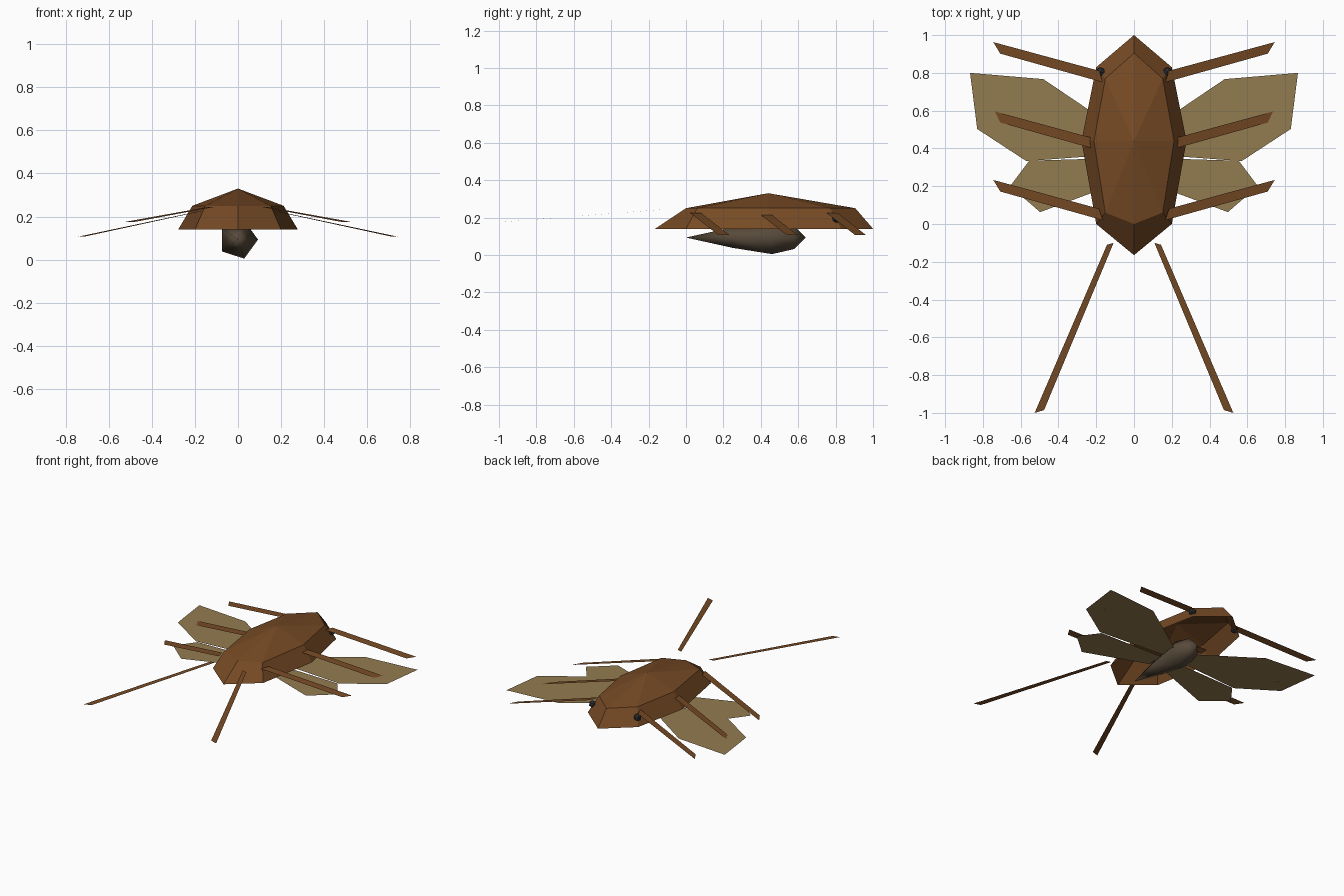
import bpy, bmesh, math
from mathutils import Vector

if "Cube" in bpy.data.objects:
    bpy.data.objects.remove(bpy.data.objects["Cube"])


def material(name, rgb):
    m = bpy.data.materials.new(name)
    m.diffuse_color = (*rgb, 1)
    m.use_nodes = True
    m.node_tree.nodes["Principled BSDF"].inputs["Base Color"].default_value = m.diffuse_color
    return m


BROWN = material("shell brown", (0.18, 0.068, 0.018))
WING = material("wing tan", (0.29, 0.20, 0.082))
BELLY = material("belly grey brown", (0.095, 0.068, 0.043))
EYE = material("eye dark grey", (0.03, 0.03, 0.035))


def finish(name, bm, mat, smooth=False, recalc=True):
    if recalc:
        bmesh.ops.recalc_face_normals(bm, faces=bm.faces[:])
    me = bpy.data.meshes.new(name)
    bm.to_mesh(me)
    bm.free()
    me.materials.append(mat)
    for p in me.polygons:
        p.use_smooth = smooth
    ob = bpy.data.objects.new(name, me)
    bpy.context.collection.objects.link(ob)
    return ob


def sheet(name, pts, mat, side):
    """Paper-thin plate facing up; side = -1 mirrors it in x."""
    bm = bmesh.new()
    f = bm.faces.new([bm.verts.new((x * side, y, z)) for x, y, z in pts])
    f.normal_update()
    if f.normal.z < 0:
        f.normal_flip()
    return finish(name, bm, mat, recalc=False)


def full_outline(half):
    """Mirror a half outline (first and last point on the centre line)."""
    return half + [(-x, y) for x, y in half[-2:0:-1]]


# Faceted shell, open below: rim, shoulder ring, apex
rim = full_outline([(0, 1.0), (0.2, 0.83), (0.278, 0.44), (0.2, 0.0), (0, -0.165)])
shoulder = full_outline([(0, 0.905), (0.152, 0.77), (0.212, 0.44), (0.152, 0.06), (0, 0.0)])
bm = bmesh.new()
low = [bm.verts.new((x, y, 0.14)) for x, y in rim]
high = [bm.verts.new((x, y, 0.25)) for x, y in shoulder]
apex = bm.verts.new((0, 0.44, 0.33))
n = len(low)
for i in range(n):
    j = (i + 1) % n
    bm.faces.new((low[j], low[i], high[i], high[j]))
    bm.faces.new((high[j], high[i], apex))
finish("shell", bm, BROWN, recalc=False)

# Five-sided belly, lathed along y
bm = bmesh.new()
tail, nose = bm.verts.new((0, 0, 0.093)), bm.verts.new((0, 0.64, 0.093))
rings = []
for y, r in ((0.25, 0.058), (0.46, 0.093), (0.58, 0.064)):
    rings.append([bm.verts.new((r * math.cos(k * math.tau / 5), y,
                                0.093 - r * math.sin(k * math.tau / 5))) for k in range(5)])
for k in range(5):
    m = (k + 1) % 5
    bm.faces.new((tail, rings[0][k], rings[0][m]))
    for a, b in zip(rings, rings[1:]):
        bm.faces.new((a[k], b[k], b[m], a[m]))
    bm.faces.new((rings[-1][k], nose, rings[-1][m]))
finish("belly", bm, BELLY, smooth=True)

for side, label in ((1, "right"), (-1, "left")):
    # Three strip legs sloping down and outward
    for dy, place in ((-0.365, "front"), (0, "middle"), (0.365, "rear")):
        sheet(f"{place}_leg_{label}", [
            (0.165, 0.385 + dy, 0.226), (0.708, 0.537 + dy, 0.108),
            (0.745, 0.598 + dy, 0.106), (0.185, 0.446 + dy, 0.224)], BROWN, side)

    # Long antenna
    sheet(f"antenna_{label}", [
        (0.108, -0.10, 0.245), (0.143, -0.11, 0.244),
        (0.526, -1.0, 0.175), (0.476, -0.985, 0.176)], BROWN, side)

    # Flat wings
    sheet(f"large_wing_{label}", [(x, y, 0.108) for x, y in (
        (0.07, 0.37), (0.57, 0.333), (0.83, 0.503), (0.868, 0.80),
        (0.48, 0.767), (0.07, 0.49))], WING, side)
    sheet(f"small_wing_{label}", [(x, y, 0.104) for x, y in (
        (0.06, 0.225), (0.497, 0.063), (0.656, 0.20), (0.555, 0.335),
        (0.06, 0.35))], WING, side)

    # Small eye on the shell corner
    bm = bmesh.new()
    bmesh.ops.create_icosphere(bm, subdivisions=1, radius=0.027)
    bmesh.ops.translate(bm, verts=bm.verts[:], vec=Vector((0.178 * side, 0.805, 0.195)))
    finish(f"eye_{label}", bm, EYE)
